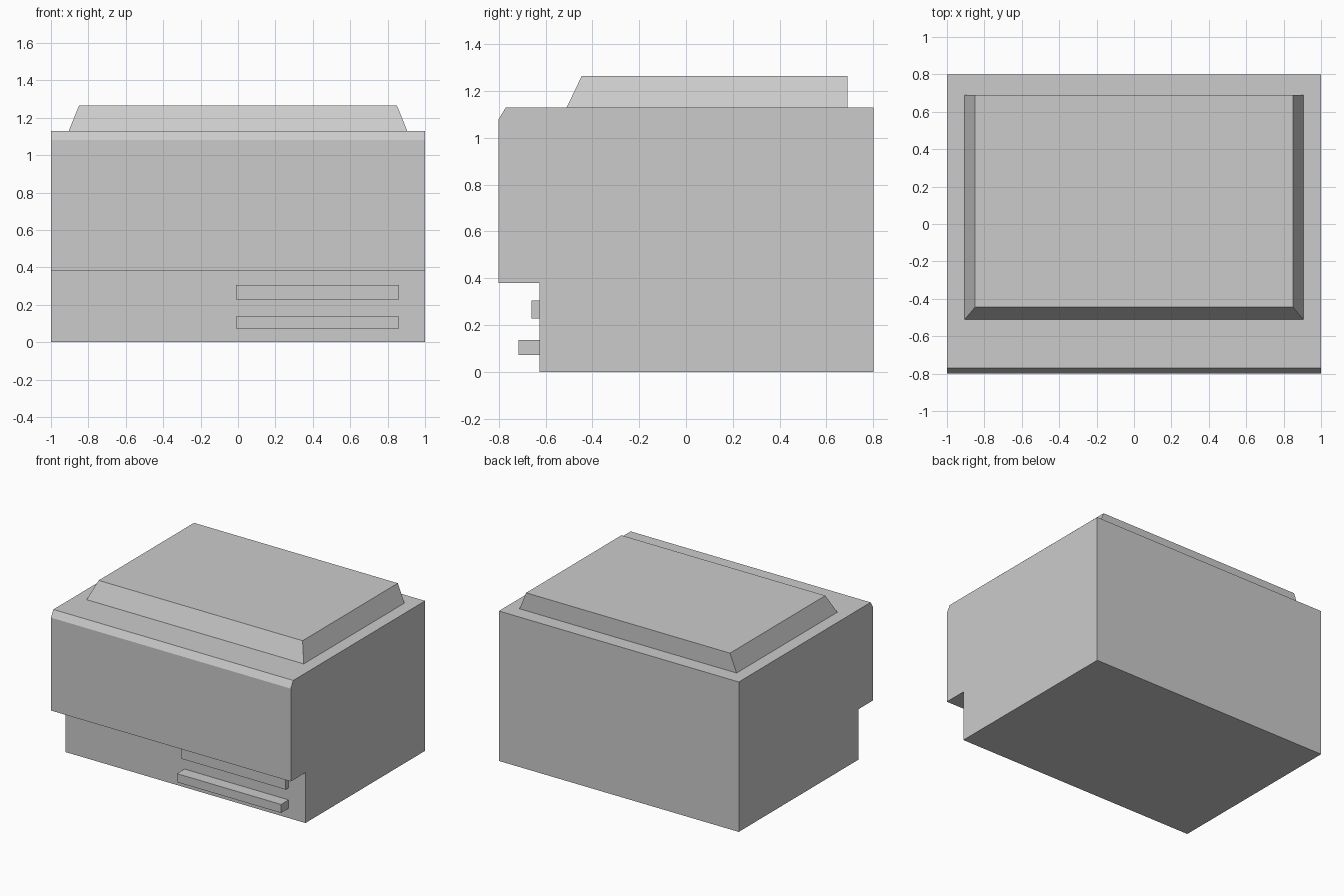
import bpy
import bmesh

cube = bpy.data.objects.get("Cube")
if cube:
    bpy.data.objects.remove(cube, do_unlink=True)

grey = bpy.data.materials.new("light grey")
grey.use_nodes = True
grey.diffuse_color = (0.6, 0.6, 0.6, 1)
grey.node_tree.nodes["Principled BSDF"].inputs["Base Color"].default_value = (0.6, 0.6, 0.6, 1)


def loft(name, start, end):
    """Solid between two matching loops of points."""
    bm = bmesh.new()
    a = [bm.verts.new(p) for p in start]
    b = [bm.verts.new(p) for p in end]
    bm.faces.new(a)
    bm.faces.new(b)
    for i in range(len(a)):
        j = (i + 1) % len(a)
        bm.faces.new((a[i], a[j], b[j], b[i]))
    bmesh.ops.recalc_face_normals(bm, faces=bm.faces)
    mesh = bpy.data.meshes.new(name)
    bm.to_mesh(mesh)
    bm.free()
    mesh.materials.append(grey)
    obj = bpy.data.objects.new(name, mesh)
    bpy.context.collection.objects.link(obj)
    return obj


def rectangle(x0, x1, y0, y1, z):
    return [(x0, y0, z), (x1, y0, z), (x1, y1, z), (x0, y1, z)]


# Main body: side profile with a recessed lower front and a bevelled top edge
profile = [(0.8, 0), (0.8, 1.13), (-0.77, 1.13), (-0.8, 1.08),
           (-0.8, 0.38), (-0.625, 0.38), (-0.625, 0)]
loft("body", [(-1, y, z) for y, z in profile], [(1, y, z) for y, z in profile])

# Raised lid: sloped front and sides, upright back
loft("lid", rectangle(-0.905, 0.905, -0.51, 0.69, 1.13),
     rectangle(-0.85, 0.85, -0.445, 0.69, 1.265))

# Two bars on the recessed front
for name, front, low, high in (("upper_bar", -0.66, 0.228, 0.305),
                               ("lower_bar", -0.715, 0.073, 0.137)):
    loft(name, rectangle(-0.01, 0.86, front, -0.62, low),
         rectangle(-0.01, 0.86, front, -0.62, high))
